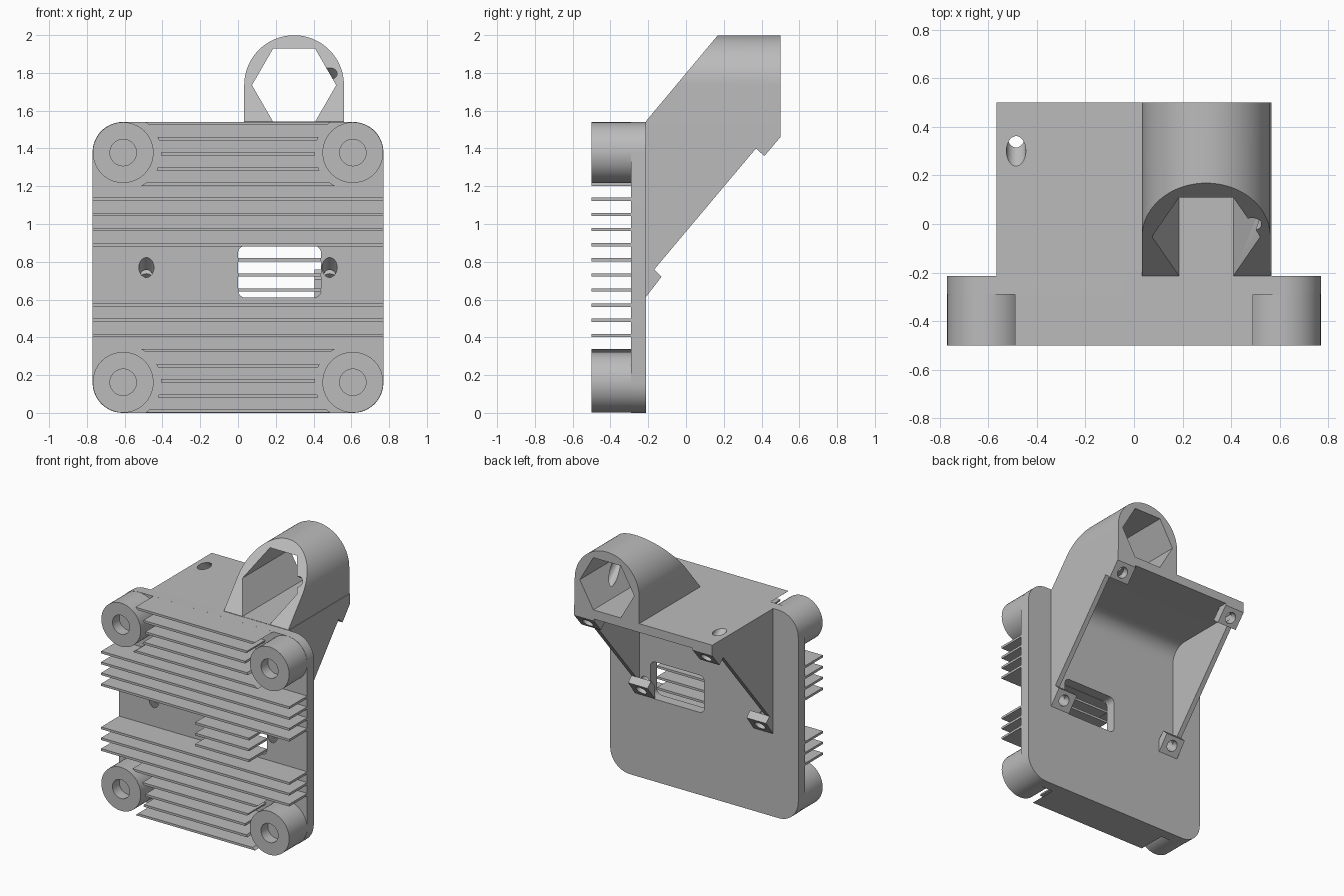
import bpy, bmesh, math
from mathutils import Vector, Matrix

cube = bpy.data.objects.get("Cube")
if cube:
    bpy.data.objects.remove(cube)

grey = bpy.data.materials.new("plain grey")
grey.use_nodes = True
grey.diffuse_color = (0.5, 0.5, 0.5, 1)
grey.node_tree.nodes["Principled BSDF"].inputs["Base Color"].default_value = (0.5, 0.5, 0.5, 1)


def finish(name, bm):
    bmesh.ops.recalc_face_normals(bm, faces=bm.faces)
    mesh = bpy.data.meshes.new(name)
    bm.to_mesh(mesh)
    bm.free()
    mesh.materials.append(grey)
    ob = bpy.data.objects.new(name, mesh)
    bpy.context.collection.objects.link(ob)
    return ob


def prism(name, pts, axis, a, b):
    """Extrude an outline: (x, z) points along y, or (y, z) points along x."""
    bm = bmesh.new()
    place = (lambda u, v, w: (w, u, v)) if axis == "x" else (lambda u, v, w: (u, w, v))
    face = bm.faces.new([bm.verts.new(place(u, v, a)) for u, v in pts])
    side = bmesh.ops.extrude_face_region(bm, geom=[face])
    verts = [g for g in side["geom"] if isinstance(g, bmesh.types.BMVert)]
    bmesh.ops.translate(bm, verts=verts, vec=Vector(place(0, 0, b - a)))
    return finish(name, bm)


def arc(cx, cz, r, start, end, n):
    angles = [math.radians(start + (end - start) * i / n) for i in range(n + 1)]
    return [(cx + r * math.cos(t), cz + r * math.sin(t)) for t in angles]


def rounded(x0, x1, z0, z1, r, n=12):
    return (arc(x1 - r, z1 - r, r, 0, 90, n) + arc(x0 + r, z1 - r, r, 90, 180, n)
            + arc(x0 + r, z0 + r, r, 180, 270, n) + arc(x1 - r, z0 + r, r, 270, 360, n))


def rod(name, start, end, r):
    start, end = Vector(start), Vector(end)
    d = end - start
    bm = bmesh.new()
    spin = d.to_track_quat("Z", "Y").to_matrix().to_4x4()
    bmesh.ops.create_cone(bm, cap_ends=True, segments=40, radius1=r, radius2=r,
                          depth=d.length, matrix=Matrix.Translation((start + end) / 2) @ spin)
    return finish(name, bm)


cutters = []


def cutter(ob):
    ob.hide_render = True
    cutters.append(ob)
    return ob


def activate(ob):
    bpy.ops.object.select_all(action="DESELECT")
    ob.select_set(True)
    bpy.context.view_layer.objects.active = ob


def cut(ob, tools):
    activate(ob)
    for tool in tools:
        mod = ob.modifiers.new("cut", "BOOLEAN")
        mod.operation, mod.solver, mod.object = "DIFFERENCE", "EXACT", tool
        bpy.ops.object.modifier_apply(modifier=mod.name)


def smooth(ob):
    activate(ob)
    bpy.ops.object.shade_smooth_by_angle(angle=math.radians(30))


W, H = 0.77, 1.54            # plate half width and height
FRONT, FACE, BACK = -0.5, -0.29, -0.213
BOSS, INSET = 0.16, 0.162    # corner boss radius and centre inset
DUCT = 0.565                 # duct half width

# Slanted screw holes, square to the open mouth of the duct
n = Vector((0, 0.761, -0.648))
low_holes, high_holes = {}, {}
for s in (-1, 1):
    p = Vector((s * 0.485, FACE, 0.77))
    low_holes[s] = cutter(rod("low_hole_cutter", p - 0.1 * n, p + 0.3 * n, 0.04))
    p = Vector((s * 0.485, 0.30, H))
    high_holes[s] = cutter(rod("high_hole_cutter", p - 0.7 * n, p + 0.3 * n, 0.04))

# Back plate with the air window
plate = prism("back_plate", rounded(-W, W, 0, H, BOSS), "y", FACE, BACK)
window = cutter(prism("window_cutter", rounded(0, 0.44, 0.61, 0.885, 0.04, 6), "y", -0.4, -0.1))
cut(plate, [window, low_holes[-1], low_holes[1]])
smooth(plate)

# Corner bosses with shallow holes
for s in (-1, 1):
    for z in (INSET, H - INSET):
        x = s * (W - INSET)
        boss = rod("corner_boss", (x, FRONT, z), (x, BACK, z), BOSS + 0.001)
        cut(boss, [cutter(rod("boss_hole_cutter", (x, -0.6, z), (x, FRONT + 0.08, z), 0.07))])
        smooth(boss)


# Cooling fins, kept clear of the bosses and short beside the window
def fin_end(z):
    gap = min(abs(z - INSET), abs(z - H + INSET))
    return W - INSET - math.sqrt(max(0.2 ** 2 - gap ** 2, 0))


for i in range(20):
    z0 = 0.001 + i * 0.0801
    z1 = z0 + 0.017
    if 8 <= i <= 10:
        left, low, high = 0, 0.44, 0.44
    elif 5 <= i <= 14:
        left, low, high = -W, W, W
    else:
        low, high = fin_end(z0), fin_end(z1)
        left = None
    a, b = (-low, -high) if left is None else (left, left)
    prism("cooling_fin", [(a, z0), (low, z0), (high, z1), (b, z1)], "y", FRONT, FACE + 0.002)

# Duct side walls and screw tabs
for s in (-1, 1):
    prism("duct_side_wall", [(BACK, 0.706), (0.488, H), (BACK, H)], "x",
          s * (DUCT - 0.037), s * DUCT)
    tab = prism("lower_screw_tab", [(-0.215, 0.706), (-0.17, 0.76), (-0.13, 0.72), (-0.215, 0.61)],
                "x", s * 0.405, s * DUCT)
    cut(tab, [low_holes[s]])
    tab = prism("upper_screw_tab", [(0.37, 1.40), (0.415, 1.36), (0.5, 1.46), (0.5, H), (0.488, H)],
                "x", s * 0.405, s * DUCT)
    cut(tab, [high_holes[s]])

# Duct ceiling, filleted into the plate
UNDER, FILLET = 1.475, 0.12
ceiling = prism("duct_ceiling",
                [(BACK - 0.002, H), (BACK - 0.002, UNDER - FILLET)]
                + arc(BACK + FILLET, UNDER - FILLET, FILLET, 180, 90, 10)
                + [(0.5, UNDER), (0.5, H)], "x", -DUCT, DUCT)
cut(ceiling, [high_holes[-1], high_holes[1]])
smooth(ceiling)

# Arched tube with a hexagonal bore and a slanted front
CX, CZ, R = 0.297, 1.735, 0.264
tube = prism("arched_tube", arc(CX, CZ, R, 0, 180, 48) + [(CX - R, 1.5), (CX + R, 1.5)],
             "y", BACK, 0.5)
slant = cutter(prism("slant_cutter", [(-0.299, 1.44), (0.303, 2.16), (-0.299, 2.3)], "x", -0.2, 0.8))
bore = cutter(prism("bore_cutter", arc(CX, CZ, 0.223, 0, 300, 5), "y", -0.6, 0.8))
cut(tube, [slant, bore, high_holes[1]])
smooth(tube)

for ob in cutters:
    bpy.data.objects.remove(ob)
